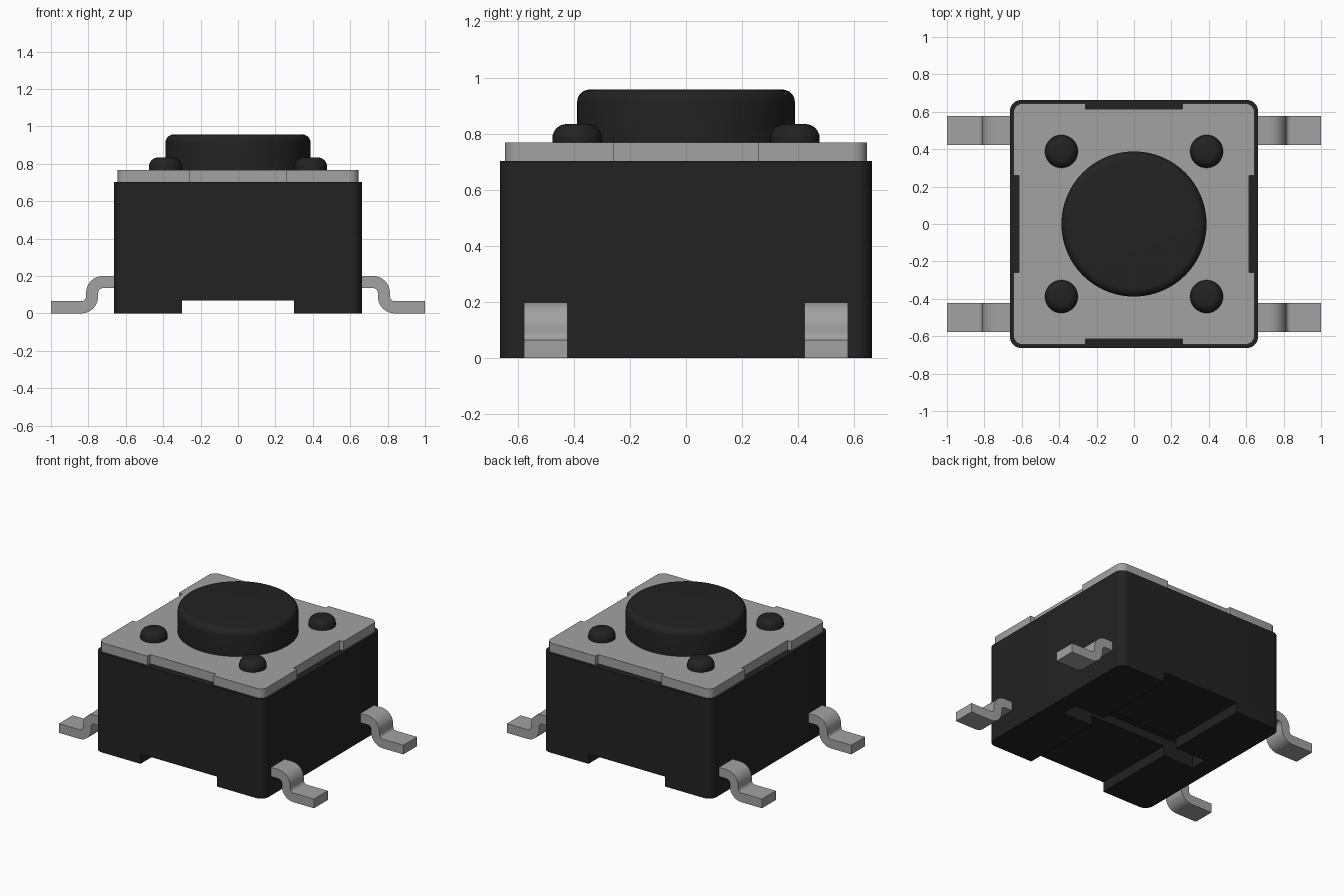
import bpy, bmesh, math

cube = bpy.data.objects.get("Cube")
if cube:
    bpy.data.objects.remove(cube, do_unlink=True)


def material(name, rgb, rough):
    m = bpy.data.materials.new(name)
    m.use_nodes = True
    m.diffuse_color = (*rgb, 1)
    bsdf = m.node_tree.nodes["Principled BSDF"]
    bsdf.inputs["Base Color"].default_value = (*rgb, 1)
    bsdf.inputs["Roughness"].default_value = rough
    return m


BLACK = material("black plastic", (0.016, 0.016, 0.016), 0.6)
METAL = material("grey metal", (0.36, 0.36, 0.36), 0.5)


def finish(name, bm, mat):
    bmesh.ops.recalc_face_normals(bm, faces=bm.faces)
    me = bpy.data.meshes.new(name)
    bm.to_mesh(me)
    bm.free()
    ob = bpy.data.objects.new(name, me)
    bpy.context.collection.objects.link(ob)
    if mat:
        me.materials.append(mat)
    return ob


def smooth(ob):
    bpy.ops.object.select_all(action='DESELECT')
    ob.select_set(True)
    bpy.context.view_layer.objects.active = ob
    bpy.ops.object.shade_smooth_by_angle(angle=math.radians(30))


def prism(name, points, offset, mat):
    """Extrude a closed outline of 3D points along an offset."""
    bm = bmesh.new()
    face = bm.faces.new([bm.verts.new(p) for p in points])
    ext = bmesh.ops.extrude_face_region(bm, geom=[face])
    verts = [g for g in ext["geom"] if isinstance(g, bmesh.types.BMVert)]
    bmesh.ops.translate(bm, verts=verts, vec=offset)
    return finish(name, bm, mat)


def arc(cx, cy, r, a0, a1, n=8):
    angles = [math.radians(a0 + (a1 - a0) * i / n) for i in range(n + 1)]
    return [(cx + r * math.cos(a), cy + r * math.sin(a)) for a in angles]


def rounded_square(half, r, notch=0, depth=0):
    """Rounded square; optionally a shallow notch in the middle of each side."""
    side = arc(half - r, half - r, r, 0, 90)
    if notch:
        d = half - depth
        side += [(notch, half), (notch, d), (-notch, d), (-notch, half)]
    pts = []
    for k in range(4):
        c, s = round(math.cos(k * math.pi / 2)), round(math.sin(k * math.pi / 2))
        pts += [(c * x - s * y, s * x + c * y) for x, y in side]
    return pts


def round_knob(name, x, y, radius, z0, z1, fillet, segs):
    """Turned knob with a rounded top edge."""
    prof = [(radius, z0)] + arc(radius - fillet, z1 - fillet, fillet, 0, 90)
    bm = bmesh.new()
    rings = []
    for r, z in prof:
        ring = []
        for i in range(segs):
            a = 2 * math.pi * i / segs
            ring.append(bm.verts.new((x + r * math.cos(a), y + r * math.sin(a), z)))
        rings.append(ring)
    for lo, hi in zip(rings, rings[1:]):
        for i in range(segs):
            j = (i + 1) % segs
            bm.faces.new((lo[i], lo[j], hi[j], hi[i]))
    bm.faces.new(rings[0])
    bm.faces.new(rings[-1])
    smooth(finish(name, bm, BLACK))


# Housing with a channel and a deeper cross slot in the underside
body = prism("housing", [(x, y, 0) for x, y in rounded_square(0.663, 0.06)],
             (0, 0, 0.703), BLACK)
for hx, hy, top in ((0.3, 0.8, 0.07), (0.54, 0.06, 0.13)):
    corners = [(-hx, -hy, -0.1), (hx, -hy, -0.1), (hx, hy, -0.1), (-hx, hy, -0.1)]
    cutter = prism("underside_cutter", corners, (0, 0, top + 0.1), None)
    cutter.hide_render = True
    mod = body.modifiers.new("underside cut", 'BOOLEAN')
    mod.operation = 'DIFFERENCE'
    mod.solver = 'EXACT'
    mod.object = cutter
    bpy.context.view_layer.objects.active = body
    bpy.ops.object.modifier_apply(modifier=mod.name)
    bpy.data.objects.remove(cutter, do_unlink=True)
smooth(body)

# Metal cover plate with a shallow notch on each side
cover = prism("cover_plate",
              [(x, y, 0.703) for x, y in rounded_square(0.645, 0.05, 0.258, 0.03)],
              (0, 0, 0.065), METAL)
smooth(cover)

# Push button and the four corner pegs
round_knob("push_button", 0, 0, 0.388, 0.74, 0.957, 0.045, 64)
for sx, sn in ((1, "left"), (-1, "right")):
    for sy, yn in ((-1, "front"), (1, "back")):
        round_knob(f"peg_{yn}_{sn}", sx * 0.388, sy * 0.388, 0.088,
                   0.75, 0.834, 0.05, 32)

# Bent metal leads: an S-shaped strip profile extruded across its width
H, R = 0.0325, 0.058
upper = [(0.6, 0.2)] + arc(0.722, 0.1095, R + H, 90, 0) \
    + arc(0.838, 0.0905, R - H, 180, 270) + [(1.0, 0.065)]
lower = [(0.6, 0.135)] + arc(0.722, 0.1095, R - H, 90, 0) \
    + arc(0.838, 0.0905, R + H, 180, 270) + [(1.0, 0.0)]
outline = upper + lower[::-1]
for sx, sn in ((1, "left"), (-1, "right")):
    for sy, yn in ((-1, "front"), (1, "back")):
        lead = prism(f"lead_{yn}_{sn}",
                     [(sx * x, sy * 0.5 - 0.077, z) for x, z in outline],
                     (0, 0.154, 0), METAL)
        smooth(lead)
